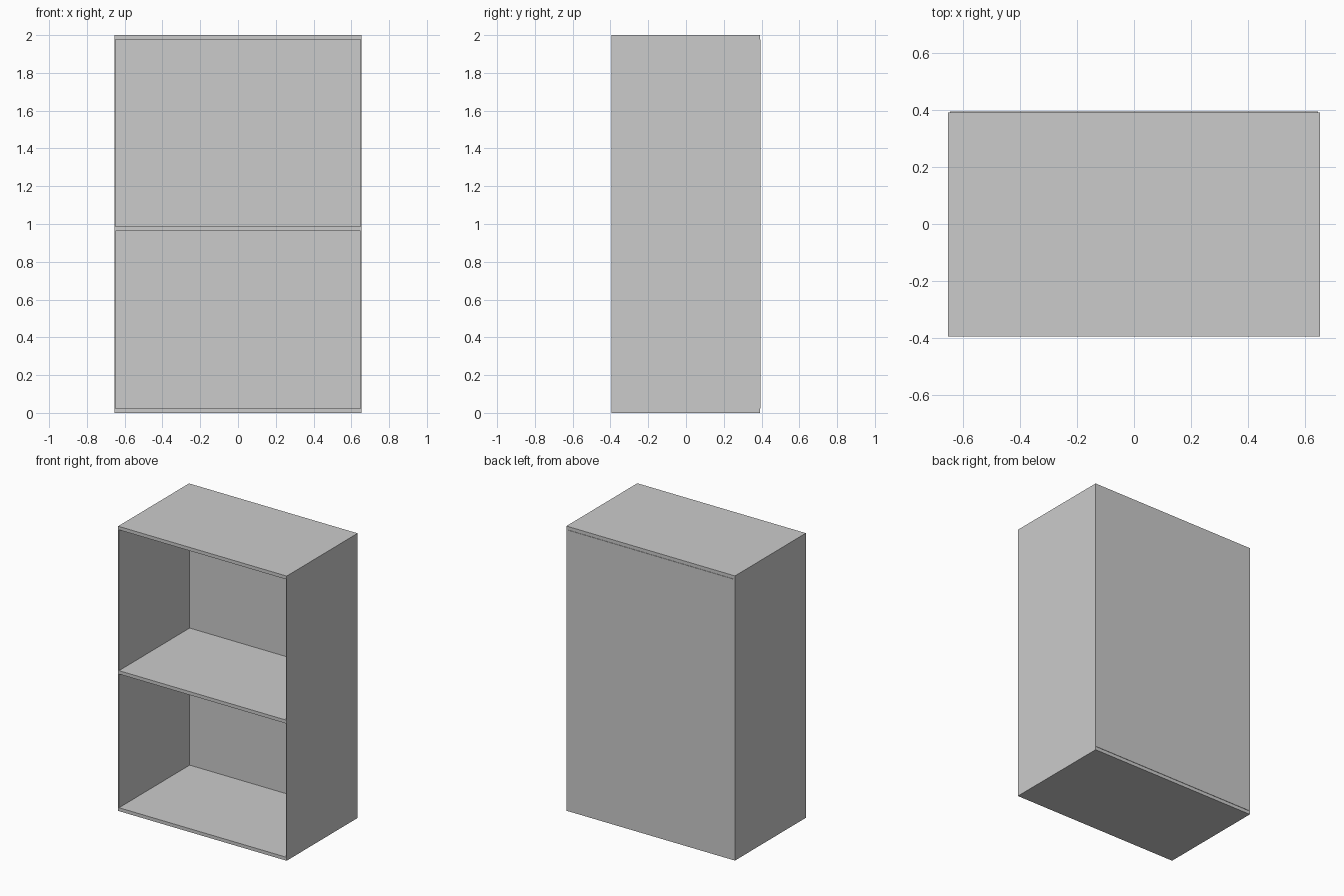
import bpy

if "Cube" in bpy.data.objects:
    bpy.data.objects.remove(bpy.data.objects["Cube"])

HALF_W, HEIGHT = 0.655, 2.0
FRONT, BACK = -0.395, 0.392      # carcass depth range
REAR = 0.395                     # outer face of back panel
SIDE_T, BOARD_T = 0.007, 0.024   # side and board thickness


def box(name, x, y, z):
    """Box spanning the given (min, max) ranges."""
    spans = (x, y, z)
    bpy.ops.mesh.primitive_cube_add(size=1, location=[(a + b) / 2 for a, b in spans])
    obj = bpy.context.object
    obj.name = name
    obj.scale = [b - a for a, b in spans]
    bpy.ops.object.transform_apply(location=True, rotation=False, scale=True)
    return obj


inner = HALF_W - SIDE_T

# Thin side walls, mirrored across x
sides = box("side_walls", (inner, HALF_W), (FRONT, BACK), (0, HEIGHT))
sides.modifiers.new("Mirror", 'MIRROR').use_axis = (True, False, False)

# Bottom, middle and top boards between the sides
for name, z in (("bottom_board", 0), ("middle_shelf", 0.963), ("top_board", HEIGHT - BOARD_T)):
    box(name, (-inner, inner), (FRONT, BACK), (z, z + BOARD_T))

# Back panel, standing slightly proud of the carcass
box("back_panel", (-inner, inner), (BACK - 0.003, REAR), (BOARD_T, HEIGHT - BOARD_T))
